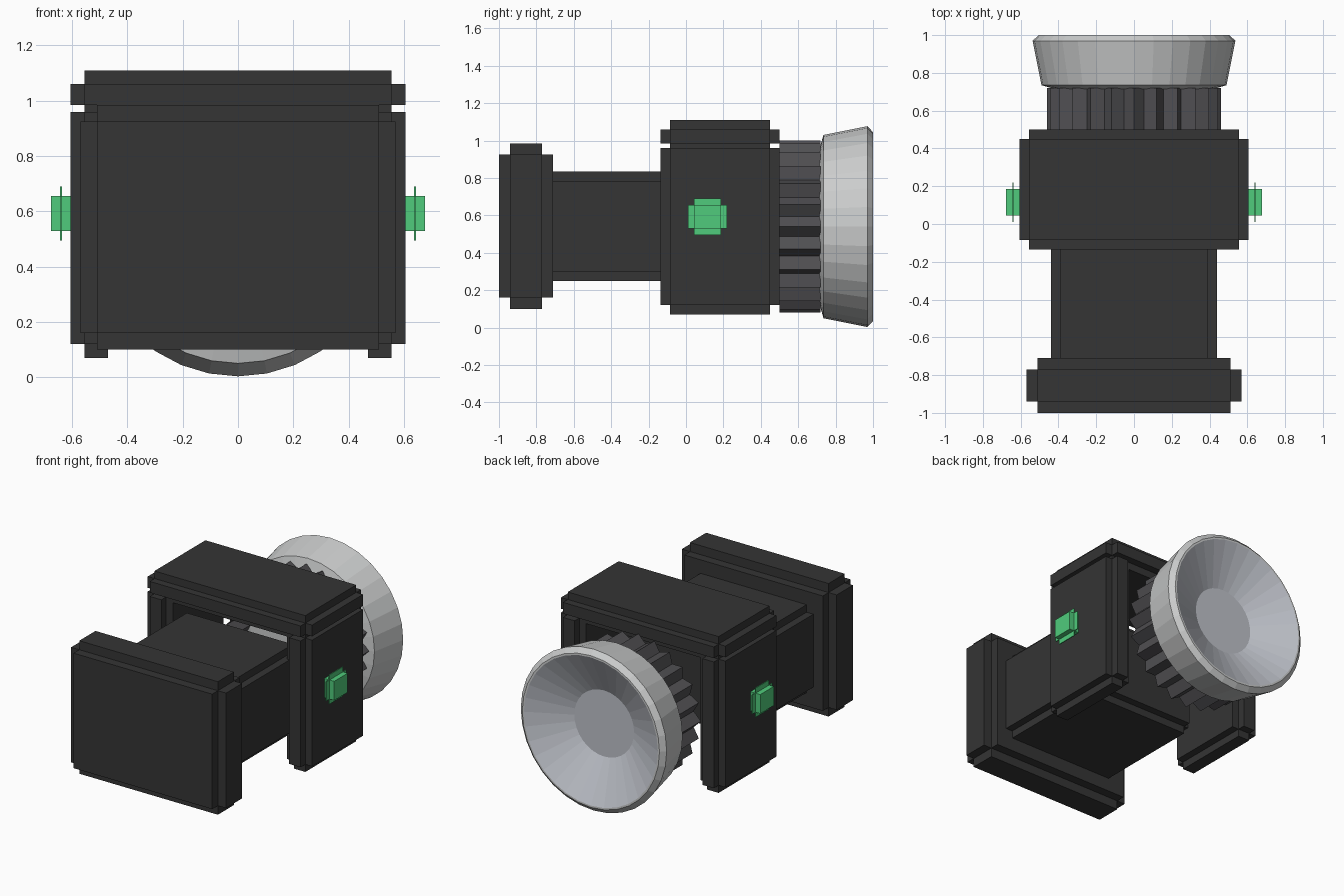
import bpy, bmesh, math
from mathutils import Matrix, Vector

default = bpy.data.objects.get("Cube")
if default:
    bpy.data.objects.remove(default, do_unlink=True)


def material(name, rgb):
    m = bpy.data.materials.new(name)
    m.use_nodes = True
    m.diffuse_color = (*rgb, 1)
    m.node_tree.nodes["Principled BSDF"].inputs["Base Color"].default_value = (*rgb, 1)
    return m


BLACK = material("matte black", (0.035, 0.035, 0.035))
CHARCOAL = material("charcoal", (0.08, 0.078, 0.084))
GREY = material("light grey", (0.6, 0.61, 0.61))
GLASS = material("cool grey", (0.52, 0.54, 0.59))
GREEN = material("green", (0.08, 0.6, 0.2))


def finish(bm, name, *mats):
    mesh = bpy.data.meshes.new(name)
    bm.to_mesh(mesh)
    bm.free()
    for m in mats:
        mesh.materials.append(m)
    obj = bpy.data.objects.new(name, mesh)
    bpy.context.collection.objects.link(obj)
    return obj


def notched_box(name, x, y, z, step, mat):
    """Box with stepped edges: three crossed boxes, each full length on one axis."""
    lo, hi = Vector((x[0], y[0], z[0])), Vector((x[1], y[1], z[1]))
    bm = bmesh.new()
    for axis in range(3):
        size = hi - lo
        for other in range(3):
            if other != axis:
                size[other] -= 2 * step
        bmesh.ops.create_cube(bm, size=1, matrix=Matrix.Translation((lo + hi) / 2) @ Matrix.Diagonal((*size, 1)))
    return finish(bm, name, mat)


def ring(bm, y, radii, z=0.54):
    """Loop of vertices around the y axis, starting at the bottom."""
    n = len(radii)
    return [bm.verts.new((r * math.sin(2 * math.pi * i / n), y, z - r * math.cos(2 * math.pi * i / n)))
            for i, r in enumerate(radii)]


def bridge(bm, a, b, mat_index=0):
    n = len(a)
    for i in range(n):
        j = (i + 1) % n
        bm.faces.new((a[i], a[j], b[j], b[i])).material_index = mat_index


# Front plate and body
notched_box("front_plate", (-0.57, 0.57), (-1, -0.71), (0.10, 0.985), 0.06, BLACK)
notched_box("body", (-0.44, 0.44), (-0.78, 0.07), (0.25, 0.835), 0.05, BLACK)

# Arch: roof, two legs, and a button on each leg
notched_box("arch_roof", (-0.605, 0.605), (-0.135, 0.5), (0.935, 1.11), 0.05, BLACK)
for side, s in (("left", 1), ("right", -1)):
    notched_box(side + "_arch_leg", sorted((s * 0.42, s * 0.605)), (-0.135, 0.5),
                (0.07, 1.01), 0.05, BLACK)
    notched_box(side + "_button", sorted((s * 0.603, s * 0.677)), (0.01, 0.22),
                (0.495, 0.69), 0.034, GREEN)

# Toothed ring, an open tube
TEETH = 24
zigzag = [0.46, 0.41] * TEETH
bm = bmesh.new()
bridge(bm, ring(bm, 0.5, zigzag), ring(bm, 0.72, zigzag))
finish(bm, "toothed_ring", CHARCOAL)

# Flared lens: outer shell, bevelled rim, inner cone and centre disc
SIDES = 32
profile = [(0.715, 0.42), (0.735, 0.49), (0.97, 0.537), (1.0, 0.505), (1.0, 0.493), (0.86, 0.22)]
bm = bmesh.new()
rings = [ring(bm, y, [r] * SIDES) for y, r in profile]
for k in range(len(rings) - 1):
    bridge(bm, rings[k], rings[k + 1], 1 if k == 4 else 0)
bm.faces.new(rings[0])
bm.faces.new(rings[-1]).material_index = 1
bmesh.ops.recalc_face_normals(bm, faces=bm.faces)
finish(bm, "lens", GREY, GLASS)
